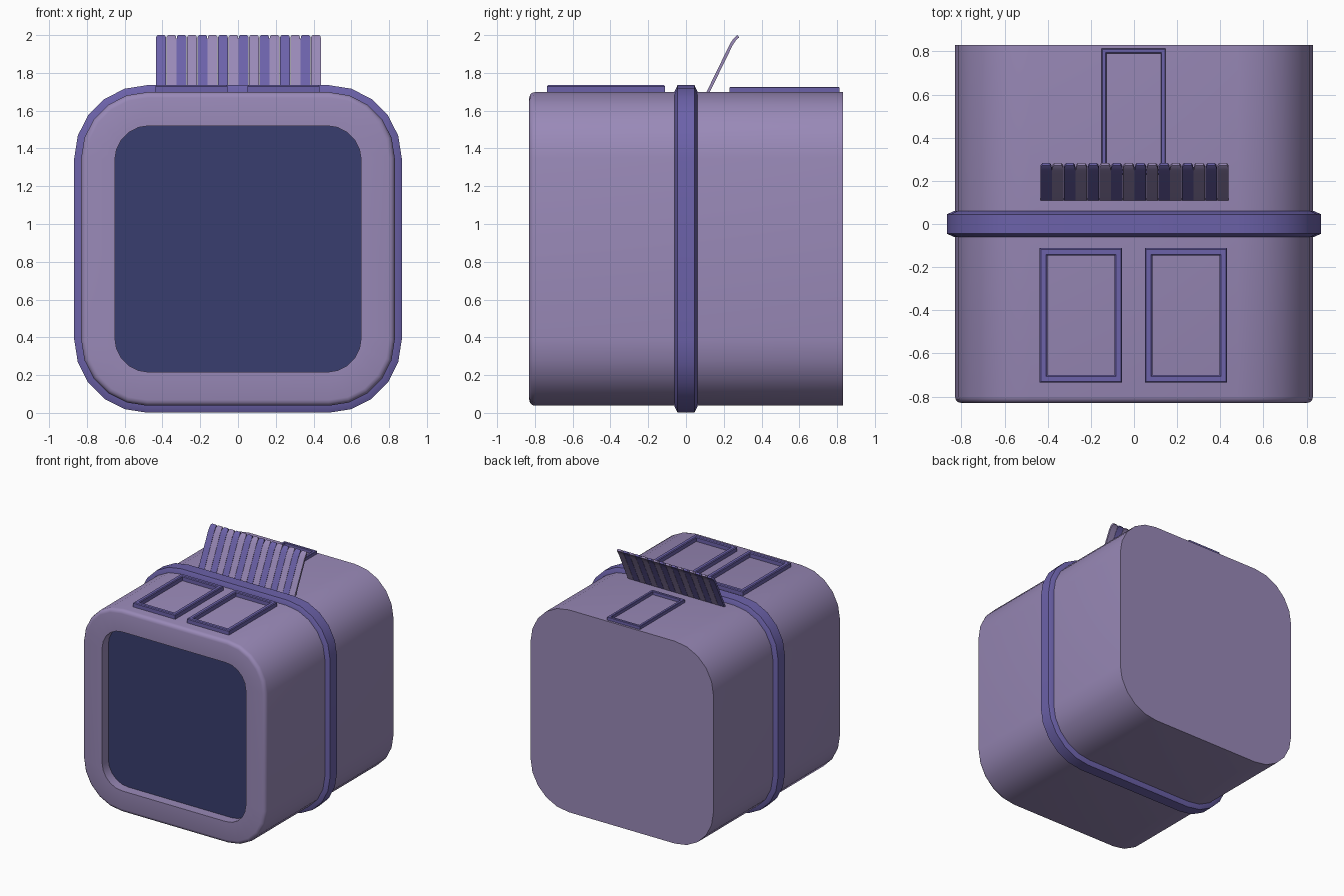
import bpy, bmesh, math

if "Cube" in bpy.data.objects:
    bpy.data.objects.remove(bpy.data.objects["Cube"])

ZC = 0.868  # height of the body's centre line


def material(name, rgb):
    m = bpy.data.materials.new(name)
    m.diffuse_color = (*rgb, 1)
    m.use_nodes = True
    m.node_tree.nodes["Principled BSDF"].inputs["Base Color"].default_value = m.diffuse_color
    return m


LAVENDER = material("lavender", (0.318, 0.250, 0.475))
PURPLE = material("purple", (0.150, 0.122, 0.400))
NAVY = material("navy", (0.040, 0.048, 0.158))


def rounded(hx, hy, r, segs=5):
    """Rounded rectangle outline; r = 0 gives four plain corners."""
    pts = []
    for k, (sx, sy) in enumerate([(1, 1), (-1, 1), (-1, -1), (1, -1)]):
        if r == 0:
            pts.append((sx * hx, sy * hy))
            continue
        for i in range(segs + 1):
            a = math.pi / 2 * (k + i / segs)
            pts.append((sx * (hx - r) + r * math.cos(a),
                        sy * (hy - r) + r * math.sin(a)))
    return pts


def loft(name, loops, mats, closed=False, end_mat=0, angle=35):
    """Skin a list of matching vertex loops; capped unless closed."""
    bm = bmesh.new()
    rings = [[bm.verts.new(p) for p in lp] for lp in loops]
    n = len(loops[0])
    pairs = list(zip(rings, rings[1:]))
    if closed:
        pairs.append((rings[-1], rings[0]))
    for a, b in pairs:
        for i in range(n):
            j = (i + 1) % n
            bm.faces.new((a[i], a[j], b[j], b[i]))
    if not closed:
        bm.faces.new(rings[0])
        bm.faces.new(rings[-1]).material_index = end_mat
    bmesh.ops.recalc_face_normals(bm, faces=bm.faces[:])
    me = bpy.data.meshes.new(name)
    bm.to_mesh(me)
    bm.free()
    for m in mats:
        me.materials.append(m)
    ob = bpy.data.objects.new(name, me)
    bpy.context.collection.objects.link(ob)
    bpy.ops.object.select_all(action='DESELECT')
    ob.select_set(True)
    bpy.context.view_layer.objects.active = ob
    bpy.ops.object.shade_smooth_by_angle(angle=math.radians(angle))
    return ob


def upright(half, r, y):
    """Rounded square standing in the xz plane at depth y."""
    return [(x, y, ZC + z) for x, z in rounded(half, half, r)]


# Body: flat back, softened front edge, recessed navy screen
H, R, B = 0.83, 0.349, 0.03
body = [upright(H, R, 0.83)]
for i in range(4):
    a = math.pi / 2 * i / 3
    inset = B * (1 - math.cos(a))
    body.append(upright(H - inset, R - inset, -0.83 + B - B * math.sin(a)))
body += [upright(0.652, 0.18, -0.83), upright(0.652, 0.18, -0.75)]
loft("body", body, [LAVENDER, NAVY], end_mat=1)

# Chamfered band around the middle
band = [(0.80, -0.06), (0.835, -0.06), (0.867, -0.045),
        (0.867, 0.045), (0.835, 0.06), (0.80, 0.06)]
loft("middle_band", [upright(h, h - 0.481, y) for h, y in band],
     [PURPLE], closed=True)


# Raised frames on the roof
def frame(name, x0, x1, y0, y1, top, w, c):
    cx, cy, hx, hy = (x0 + x1) / 2, (y0 + y1) / 2, (x1 - x0) / 2, (y1 - y0) / 2
    profile = [(0, 1.68), (0, top - c), (c, top),
               (w - c, top), (w, top - c), (w, 1.68)]
    loft(name, [[(cx + x, cy + y, z) for x, y in rounded(hx - d, hy - d, 0)]
                for d, z in profile], [PURPLE], closed=True)


frame("front_left_roof_frame", -0.437, -0.055, -0.735, -0.112, 1.735, 0.035, 0.006)
frame("front_right_roof_frame", 0.05, 0.432, -0.735, -0.112, 1.735, 0.035, 0.006)
frame("rear_roof_frame", -0.15, 0.147, 0.23, 0.813, 1.725, 0.022, 0.003)

# Leaning awning of sixteen alternating slats with a bent tip
PATH = [(0.113, 1.69), (0.240, 1.950), (0.256, 1.974), (0.268, 1.987), (0.277, 1.994)]
COUNT, X0, X1, T = 16, -0.435, 0.44, 0.008
STEP = (X1 - X0) / COUNT
for s in range(COUNT):
    cx = X0 + STEP * (s + 0.5)
    loops = []
    for i, (y, z) in enumerate(PATH):
        (ya, za), (yb, zb) = PATH[max(i - 1, 0)], PATH[min(i + 1, len(PATH) - 1)]
        d = math.hypot(yb - ya, zb - za)
        ny, nz = -(zb - za) / d * T, (yb - ya) / d * T
        hw = STEP / 2 * (0.97, 0.97, 0.97, 0.9, 0.65)[i]
        loops.append([(cx + sx * hw, y + sn * ny, z + sn * nz)
                      for sx, sn in [(-1, -1), (1, -1), (1, 1), (-1, 1)]])
    loft(f"awning_slat_{s + 1:02d}", loops, [LAVENDER if s % 2 else PURPLE])
